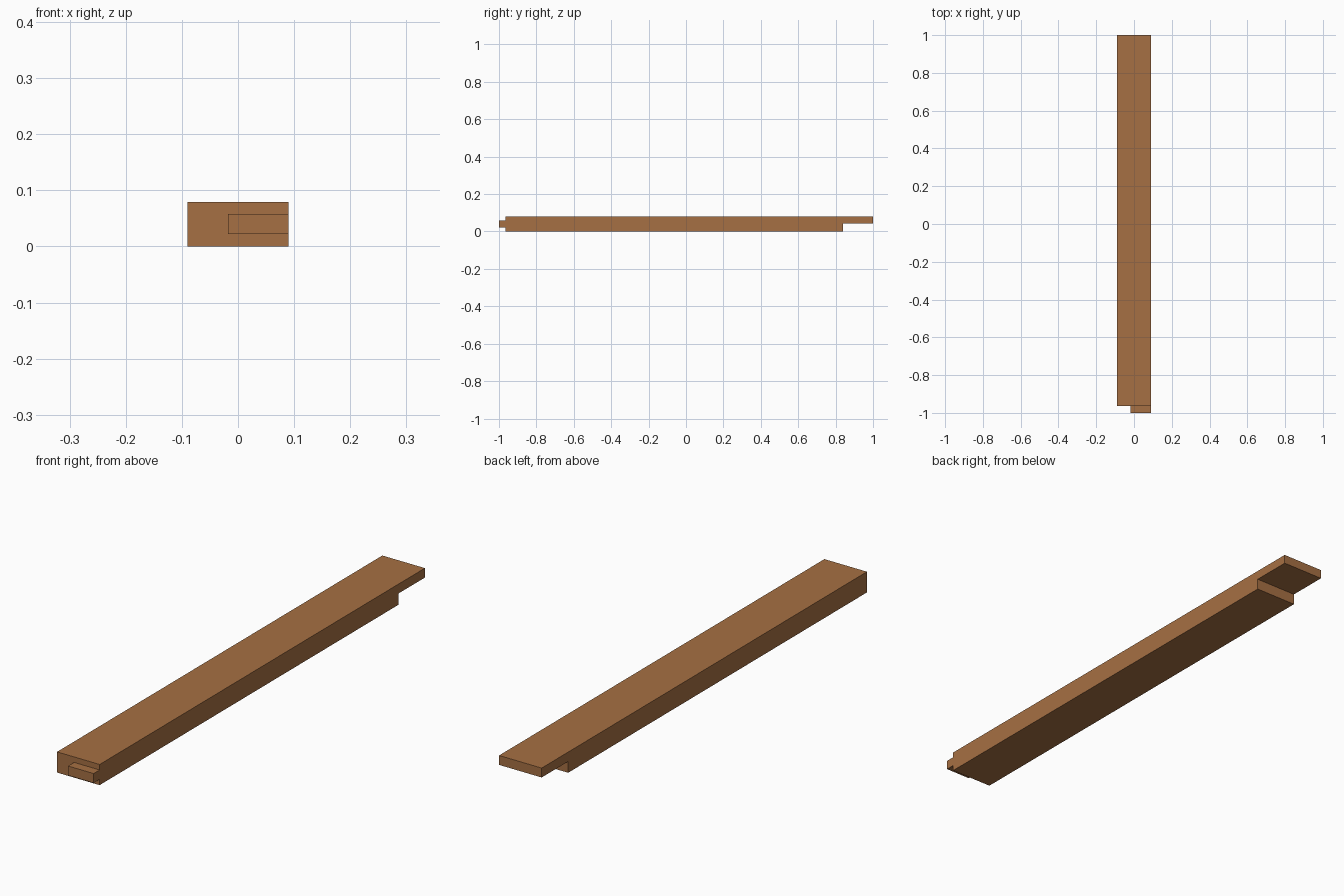
import bpy, bmesh

if "Cube" in bpy.data.objects:
    bpy.data.objects.remove(bpy.data.objects["Cube"])

wood = bpy.data.materials.new("brown wood")
wood.diffuse_color = (0.38, 0.16, 0.056, 1)
wood.use_nodes = True
wood.node_tree.nodes["Principled BSDF"].inputs["Base Color"].default_value = wood.diffuse_color


def extrude_profile(name, points, x0, x1):
    """Extrude a (y, z) outline along x."""
    bm = bmesh.new()
    face = bm.faces.new([bm.verts.new((x0, y, z)) for y, z in points])
    result = bmesh.ops.extrude_face_region(bm, geom=[face])
    moved = [g for g in result["geom"] if isinstance(g, bmesh.types.BMVert)]
    bmesh.ops.translate(bm, verts=moved, vec=(x1 - x0, 0, 0))
    bmesh.ops.recalc_face_normals(bm, faces=bm.faces)
    mesh = bpy.data.meshes.new(name)
    bm.to_mesh(mesh)
    bm.free()
    mesh.materials.append(wood)
    obj = bpy.data.objects.new(name, mesh)
    bpy.context.collection.objects.link(obj)
    return obj


SHOULDER = -0.964

# Beam with a half-lap cut under its back end
extrude_profile("beam", [(SHOULDER, 0), (0.84, 0), (0.84, 0.043), (1, 0.043),
                         (1, 0.079), (SHOULDER, 0.079)], -0.09, 0.09)

# Tenon on the front end, flush with the right side
extrude_profile("tenon", [(-1, 0.022), (SHOULDER, 0.022),
                          (SHOULDER, 0.058), (-1, 0.058)], -0.018, 0.09)
